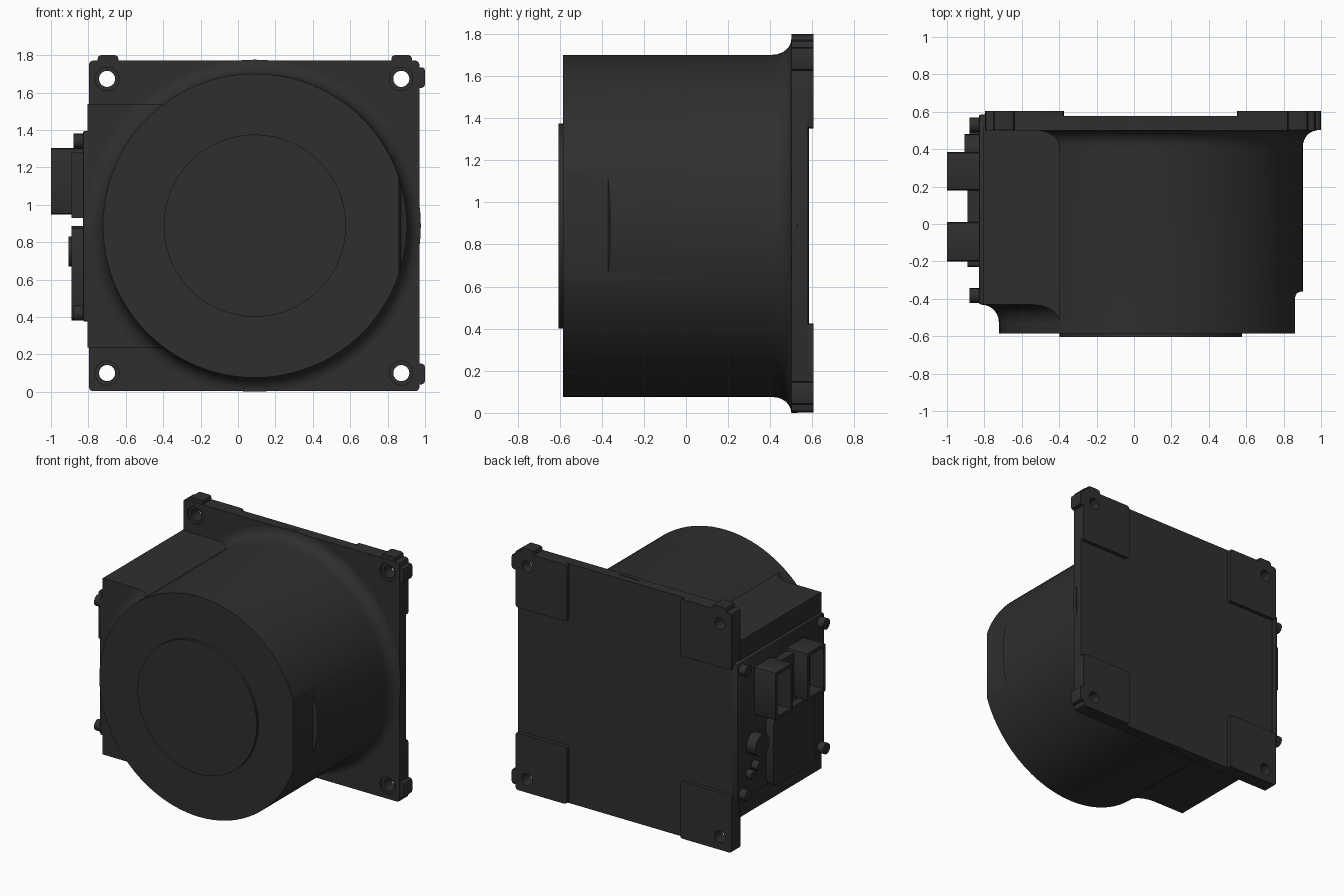
import bpy, bmesh
from math import pi, sin, cos, radians
from mathutils import Matrix, Vector

if "Cube" in bpy.data.objects:
    bpy.data.objects.remove(bpy.data.objects["Cube"])

black = bpy.data.materials.new("matte black")
black.use_nodes = True
COLOR = (0.028, 0.028, 0.028, 1)
black.diffuse_color = COLOR
black.node_tree.nodes["Principled BSDF"].inputs["Base Color"].default_value = COLOR

CX, CZ, R = 0.09, 0.888, 0.8125   # axis and radius of the round housing
parts = []


def finish(name, bm):
    bmesh.ops.recalc_face_normals(bm, faces=bm.faces)
    me = bpy.data.meshes.new(name)
    bm.to_mesh(me)
    bm.free()
    me.materials.append(black)
    ob = bpy.data.objects.new(name, me)
    bpy.context.collection.objects.link(ob)
    parts.append(ob)
    return ob


def box(name, x, y, z, bevel=0, axis=None):
    """Box from ranges; bevel all edges, or only those along one axis."""
    bm = bmesh.new()
    bmesh.ops.create_cube(bm, size=1)
    for v in bm.verts:
        v.co = [(a + b) / 2 + c * (b - a) for c, (a, b) in zip(v.co, (x, y, z))]
    if bevel:
        edges = [e for e in bm.edges if axis is None or
                 abs((e.verts[0].co - e.verts[1].co).normalized()[axis]) > 0.9]
        bmesh.ops.bevel(bm, geom=edges, offset=bevel, segments=2,
                        profile=0.5, affect='EDGES')
    return finish(name, bm)


def rod(name, start, end, radius, sides=24):
    """Cylinder between two points."""
    a, b = Vector(start), Vector(end)
    bm = bmesh.new()
    turn = (b - a).to_track_quat('Z', 'Y').to_matrix().to_4x4()
    bmesh.ops.create_cone(bm, cap_ends=True, segments=sides, radius1=radius,
                          radius2=radius, depth=(b - a).length,
                          matrix=Matrix.Translation((a + b) / 2) @ turn)
    return finish(name, bm)


def lathe(name, profile, steps=96):
    """Turn (radius, y) points about the housing axis."""
    bm = bmesh.new()
    rings = [[bm.verts.new((CX + r * cos(2 * pi * i / steps), y,
                            CZ + r * sin(2 * pi * i / steps)))
              for i in range(steps)] for r, y in profile]
    for lo, hi in zip(rings, rings[1:]):
        for i in range(steps):
            j = (i + 1) % steps
            bm.faces.new((lo[i], lo[j], hi[j], hi[i]))
    bm.faces.new(rings[0])
    bm.faces.new(rings[-1])
    return finish(name, bm)


def cut(target, tool, operation='DIFFERENCE', keep=False):
    mod = target.modifiers.new("cut", 'BOOLEAN')
    mod.operation, mod.object, mod.solver = operation, tool, 'EXACT'
    bpy.context.view_layer.objects.active = target
    bpy.ops.object.modifier_apply(modifier=mod.name)
    if not keep:
        parts.remove(tool)
        bpy.data.objects.remove(tool)


def flare(r, y0, y1, width):
    """Concave quarter arc from radius r at y0 out to r + width at y1."""
    return [(r + width * (1 - cos(t)), y0 + (y1 - y0) * sin(t))
            for t in [radians(a) for a in range(0, 91, 15)]]


# Round housing flaring into the mounting plate, with a flat on one side
housing = lathe("round_housing", [(R, -0.585)] + flare(R, 0.41, 0.5, 0.075) + [(R + 0.075, 0.53)])
cut(housing, box("flat_cutter", (0.86, 1.1), (-0.8, -0.36), (0.4, 1.4), 0.035))
lathe("front_disc", [(0.487, -0.605), (0.487, -0.58)])

# Side body and its fillet against the round housing
SIDE_Z = (0.238, 1.538)
box("side_body", (-0.805, 0), (-0.43, 0.52), SIDE_Z)
fillet = lathe("side_body_fillet", [(R - 0.05, -0.525)] + flare(R, -0.525, -0.432, 0.09) +
               [(R + 0.09, -0.38), (R - 0.05, -0.38)])
cut(fillet, box("fillet_clip", (-0.83, -0.38), (-0.6, -0.35), SIDE_Z), 'INTERSECT')

# Mounting plate with four raised corner pads and drilled holes
plate = box("mounting_plate", (-0.797, 0.97), (0.5, 0.577), (0.003, 1.77), 0.02, 1)
for px, hx, side in (((-0.797, -0.375), -0.7, "right"), ((0.55, 0.97), 0.873, "left")):
    for pz, hz, level in (((0.003, 0.425), 0.1, "lower"), ((1.35, 1.77), 1.673, "upper")):
        pad = box(f"{level}_{side}_pad", px, (0.56, 0.605), pz, 0.02, 1)
        hole = rod("hole_cutter", (hx, 0.4, hz), (hx, 0.7, hz), 0.043, 32)
        sink = rod("sink_cutter", (hx, 0.4, hz), (hx, 0.515, hz), 0.064, 32)
        cut(pad, hole, keep=True)
        cut(plate, hole)
        cut(plate, sink)

# Locating tabs on the plate's top and left edges
for x in (-0.695, 0.875):
    box("top_tab", (x - 0.055, x + 0.055), (0.502, 0.605), (1.73, 1.8), 0.018, 1)
for z in (0.095, 1.68):
    box("left_tab", (0.93, 1.0), (0.502, 0.605), (z - 0.055, z + 0.055), 0.018, 1)

# Connector panel with corner screws
box("connector_panel", (-0.83, -0.78), (-0.43, 0.585), (0.375, 1.395), 0.012)
for y in (0.53, -0.383):
    for z in (1.34, 0.42):
        rod("panel_screw", (-0.8, y, z), (-0.88, y, z), 0.04, 16)

# Two open connector sockets on a shared base
box("socket_base", (-0.89, -0.82), (-0.225, 0.19), (0.93, 1.28))
for y0, y1 in ((0.18, 0.385), (-0.2, 0.01)):
    socket = box("connector_socket", (-1.0, -0.81), (y0, y1), (0.948, 1.303), 0.015, 0)
    cut(socket, box("socket_cutter", (-1.1, -0.86), (y0 + 0.025, y1 - 0.025), (0.973, 1.278)))

# Lower cover, knob and small screws
box("lower_cover", (-0.89, -0.82), (-0.23, 0.25), (0.38, 0.885), 0.04, 0)
rod("round_knob", (-0.82, 0.4, 0.75), (-0.905, 0.4, 0.75), 0.08, 32)
for y, z in ((0.39, 0.585), (0.46, 0.545)):
    rod("small_screw", (-0.82, y, z), (-0.88, y, z), 0.035, 12)

# Smooth the round surfaces, keep edges sharp
bpy.ops.object.select_all(action='DESELECT')
for ob in parts:
    ob.select_set(True)
bpy.context.view_layer.objects.active = parts[0]
bpy.ops.object.shade_smooth_by_angle(angle=radians(30))
